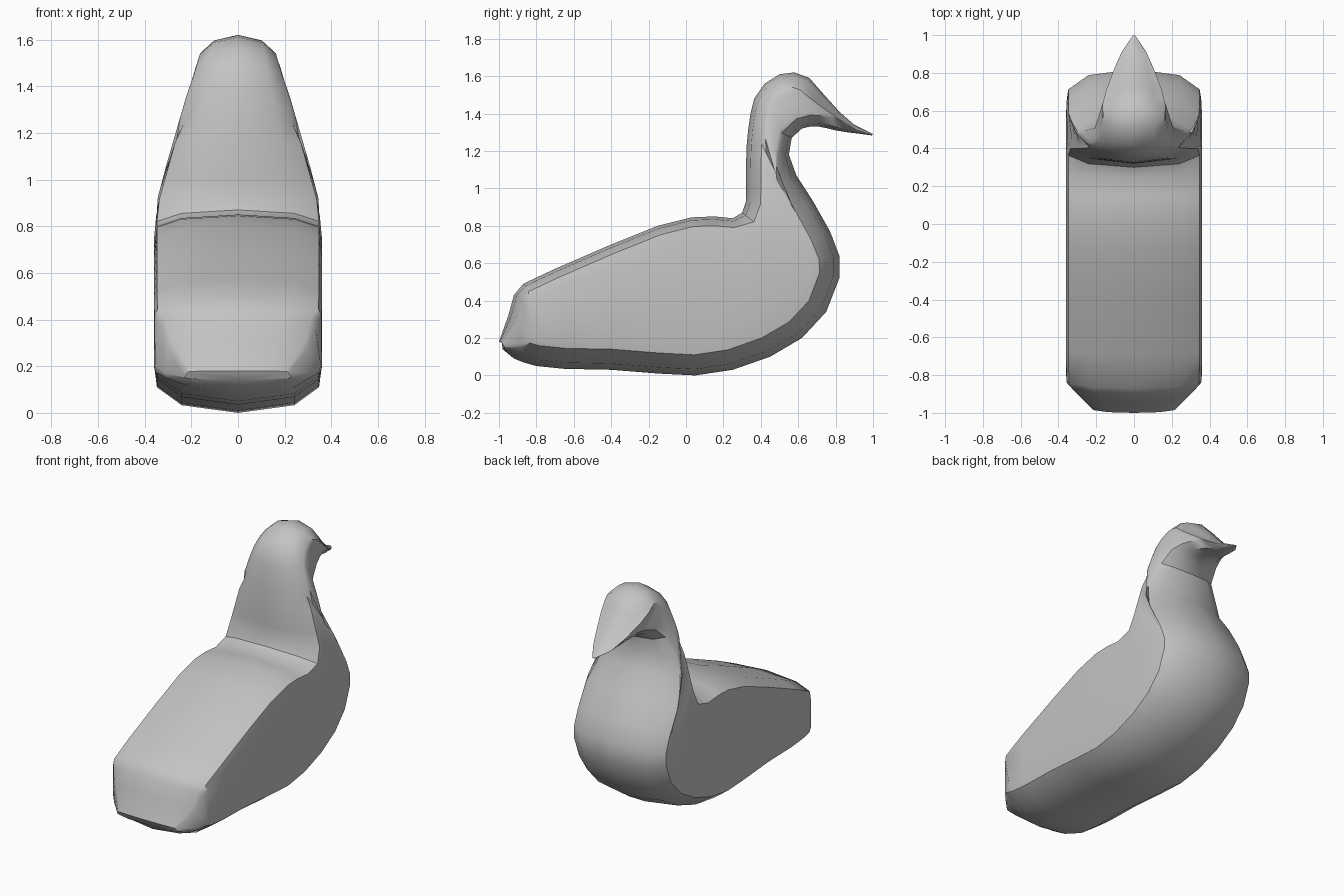
import bpy, bmesh, math
from mathutils import Vector

default = bpy.data.objects.get("Cube")
if default:
    bpy.data.objects.remove(default, do_unlink=True)

# Stations from tail to beak: upper/back point (y, z), lower/front point (y, z)
STATIONS = [
    (-1, .18, -.98, .14), (-.95, .32, -.92, .09), (-.92, .43, -.87, .07),
    (-.87, .49, -.8, .05), (-.7, .57, -.65, .035), (-.4, .7, -.4, .03),
    (-.15, .8, -.15, .01), (.03, .845, .05, 0), (.15, .85, .25, .03),
    (.25, .84, .45, .1), (.3, .87, .62, .2), (.32, .93, .75, .34),
    (.32, 1, .82, .52), (.32, 1.08, .82, .64), (.322, 1.16, .77, .77),
    (.325, 1.24, .68, .93), (.333, 1.32, .59, 1.07), (.345, 1.4, .55, 1.18),
    (.365, 1.48, .565, 1.27), (.42, 1.56, .62, 1.32), (.5, 1.61, .67, 1.332),
    (.58, 1.62, .71, 1.33), (.66, 1.59, .76, 1.32), (.73, 1.51, .8, 1.31),
    (.82, 1.41, .86, 1.3), (.9, 1.34, .92, 1.293), (1, 1.29, .995, 1.283),
]


def half_width(p):
    """Half the thickness of the model at a point of its side profile."""
    y, z = p
    w = .36 - .29 * max(0, z - .88)          # neck narrows towards the head
    if y < -.84:                             # tail corners are rounded off
        w = min(w, .36 + (y + .84))
    if z > 1.22:                             # beak comes to a point
        w = min(w, .35 * max(1 - y, .0005) ** .7)
    return w


def inward(outline, i):
    """Unit normal pointing into the closed side profile."""
    t = outline[(i + 1) % len(outline)] - outline[i - 1]
    return Vector((t.y, -t.x)).normalized()


def at_width(p, fraction):
    return Vector((half_width(p) * fraction, p.x, p.y))


def make_ring(back, front, back_normal, front_normal):
    """Rounded cross-section with a softly domed flat panel on each side."""
    limit = .3 * (front - back).length
    back_inset = min(limit, .08 if back.y > .86 else .05)
    front_inset = min(limit, .06 if front.y > 1.1 else .11)

    def rim(p, normal, depth):
        return [at_width(p, 0), at_width(p + normal * depth * .3, .67),
                at_width(p + normal * depth, .965)]

    upper = rim(back, back_normal, back_inset)
    lower = rim(front, front_normal, front_inset)
    panel = []
    for f in (.14, .86):
        p = upper[-1].lerp(lower[-1], f)
        p.x /= .965
        panel.append(p)
    half = upper + panel + lower[::-1]
    return half + [Vector((-p.x, p.y, p.z)) for p in half[-2:0:-1]]


# Side profile and its cross-sections
backs = [Vector(s[:2]) for s in STATIONS]
fronts = [Vector(s[2:]) for s in STATIONS]
outline = backs + fronts[::-1]
last = len(outline) - 1

# Loft the bird through its cross-sections
bm = bmesh.new()
rings = []
for i, (back, front) in enumerate(zip(backs, fronts)):
    ring = make_ring(back, front, inward(outline, i), inward(outline, last - i))
    rings.append([bm.verts.new(p) for p in ring])
for a, b in zip(rings, rings[1:]):
    for j in range(len(a)):
        k = (j + 1) % len(a)
        bm.faces.new((a[j], a[k], b[k], b[j]))
bm.faces.new(rings[0])
bm.faces.new(rings[-1])
bmesh.ops.recalc_face_normals(bm, faces=bm.faces[:])

mesh = bpy.data.meshes.new("bird_body")
bm.to_mesh(mesh)
bm.free()
bird = bpy.data.objects.new("bird_body", mesh)
bpy.context.scene.collection.objects.link(bird)

# Plain grey finish
grey = bpy.data.materials.new("light_grey")
grey.use_nodes = True
colour = (.55, .55, .55, 1)
grey.diffuse_color = colour
for node in grey.node_tree.nodes:
    if node.type == "BSDF_PRINCIPLED":
        node.inputs["Base Color"].default_value = colour
mesh.materials.append(grey)

# Smooth shading with crisp panel edges
bpy.ops.object.select_all(action="DESELECT")
bird.select_set(True)
bpy.context.view_layer.objects.active = bird
bpy.ops.object.shade_smooth_by_angle(angle=math.radians(35))
